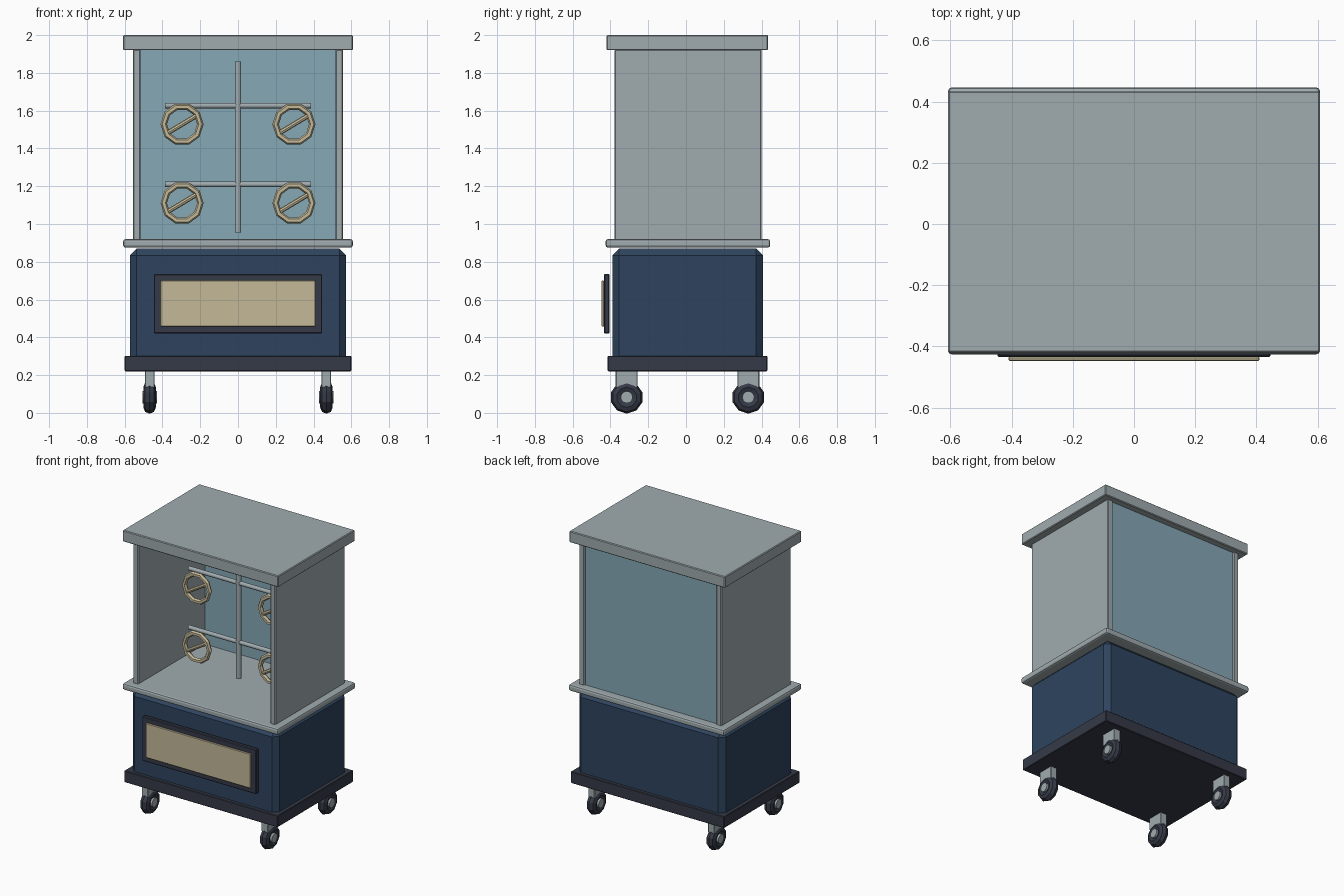
import bpy
from math import pi, radians

cube = bpy.data.objects.get("Cube")
if cube:
    bpy.data.objects.remove(cube, do_unlink=True)


def material(name, r, g, b):
    """Flat material from 0-255 display values, stored as linear."""
    col = [((c / 255 + 0.055) / 1.055) ** 2.4 for c in (r, g, b)] + [1.0]
    m = bpy.data.materials.new(name)
    m.use_nodes = True
    m.diffuse_color = col
    bsdf = next(n for n in m.node_tree.nodes if n.type == 'BSDF_PRINCIPLED')
    bsdf.inputs["Base Color"].default_value = col
    return m


GREY = material("brushed grey", 160, 171, 175)
NAVY = material("navy blue", 46, 68, 94)
DARK = material("dark slate", 53, 58, 71)
TEAL = material("teal glass", 134, 168, 182)
CREAM = material("warm cream", 196, 185, 152)


def finish(name, mat):
    ob = bpy.context.object
    ob.name = name
    ob.data.materials.append(mat)
    return ob


def box(name, mat, x, y, z, bevel=0.0, segments=1):
    """Box from (min, max) ranges, with an optional edge bevel."""
    ranges = (x, y, z)
    bpy.ops.mesh.primitive_cube_add(size=1, location=[(a + b) / 2 for a, b in ranges])
    ob = finish(name, mat)
    ob.scale = [b - a for a, b in ranges]
    bpy.ops.object.transform_apply(location=False, rotation=False, scale=True)
    if bevel:
        mod = ob.modifiers.new("edges", 'BEVEL')
        mod.width, mod.segments = bevel, segments
    return ob


def rod(name, mat, loc, radius, length, rot=(0, 0, 0), sides=10):
    bpy.ops.mesh.primitive_cylinder_add(vertices=sides, radius=radius, depth=length,
                                        location=loc, rotation=rot)
    ob = finish(name, mat)
    bpy.ops.object.shade_smooth_by_angle(angle=radians(40))
    return ob


def ring(name, mat, loc, major, minor, rot, minor_sides):
    bpy.ops.mesh.primitive_torus_add(major_segments=10, minor_segments=minor_sides,
                                     major_radius=major, minor_radius=minor,
                                     location=loc, rotation=rot)
    return finish(name, mat)


# Lower cabinet on its plinth
box("plinth", DARK, (-0.6, 0.6), (-0.415, 0.431), (0.22, 0.302), 0.004)
box("lower_cabinet", NAVY, (-0.573, 0.573), (-0.39, 0.407), (0.26, 0.87), 0.036)
box("worktop", GREY, (-0.608, 0.608), (-0.426, 0.446), (0.875, 0.92), 0.013, 2)

# Front panel with its frame
box("panel_frame", DARK, (-0.446, 0.446), (-0.435, -0.405), (0.42, 0.735), 0.005)
box("panel_inset", CREAM, (-0.41, 0.41), (-0.447, -0.434), (0.457, 0.7), 0.003)

# Open upper case
box("roof", GREY, (-0.608, 0.608), (-0.42, 0.435), (1.92, 2.0), 0.005)
for side, s in (("left", 1), ("right", -1)):
    box(f"{side}_wall", GREY, sorted((s * 0.515, s * 0.557)), (-0.378, 0.4),
        (0.915, 1.925), 0.006)
box("back_glass", TEAL, (-0.517, 0.517), (0.365, 0.388), (0.915, 1.925))

# Display stand with hanging rings
STAND_Y = 0.008
rod("stand_post", GREY, (0, STAND_Y, 1.407), 0.018, 0.905)
for level, z in (("upper", 1.627), ("lower", 1.21)):
    rod(f"{level}_arm", GREY, (0, STAND_Y, z), 0.015, 0.774, (0, pi / 2, 0))
    for side, s in (("left", 1), ("right", -1)):
        centre = (s * 0.296, -0.035, z - 0.099)
        ring(f"{level}_{side}_ring", CREAM, centre, 0.097, 0.017, (pi / 2, 0, 0), 6)
        rod(f"{level}_{side}_ring_bar", CREAM, centre, 0.013, 0.172,
            (0, radians(59), 0), 8)

# Casters
for end, y in (("front", -0.314), ("back", 0.33)):
    for side, s in (("left", 1), ("right", -1)):
        x = s * 0.468
        tag = f"{end}_{side}"
        box(f"{tag}_caster_fork", GREY, (x - 0.025, x + 0.025),
            (y - 0.058, y + 0.058), (0.135, 0.225), 0.003)
        ring(f"{tag}_wheel", DARK, (x, y, 0.083), 0.054, 0.033, (0, pi / 2, pi / 2 * 0), 8)
        rod(f"{tag}_wheel_hub", GREY, (x, y, 0.083), 0.032, 0.076, (0, pi / 2, 0), 12)
